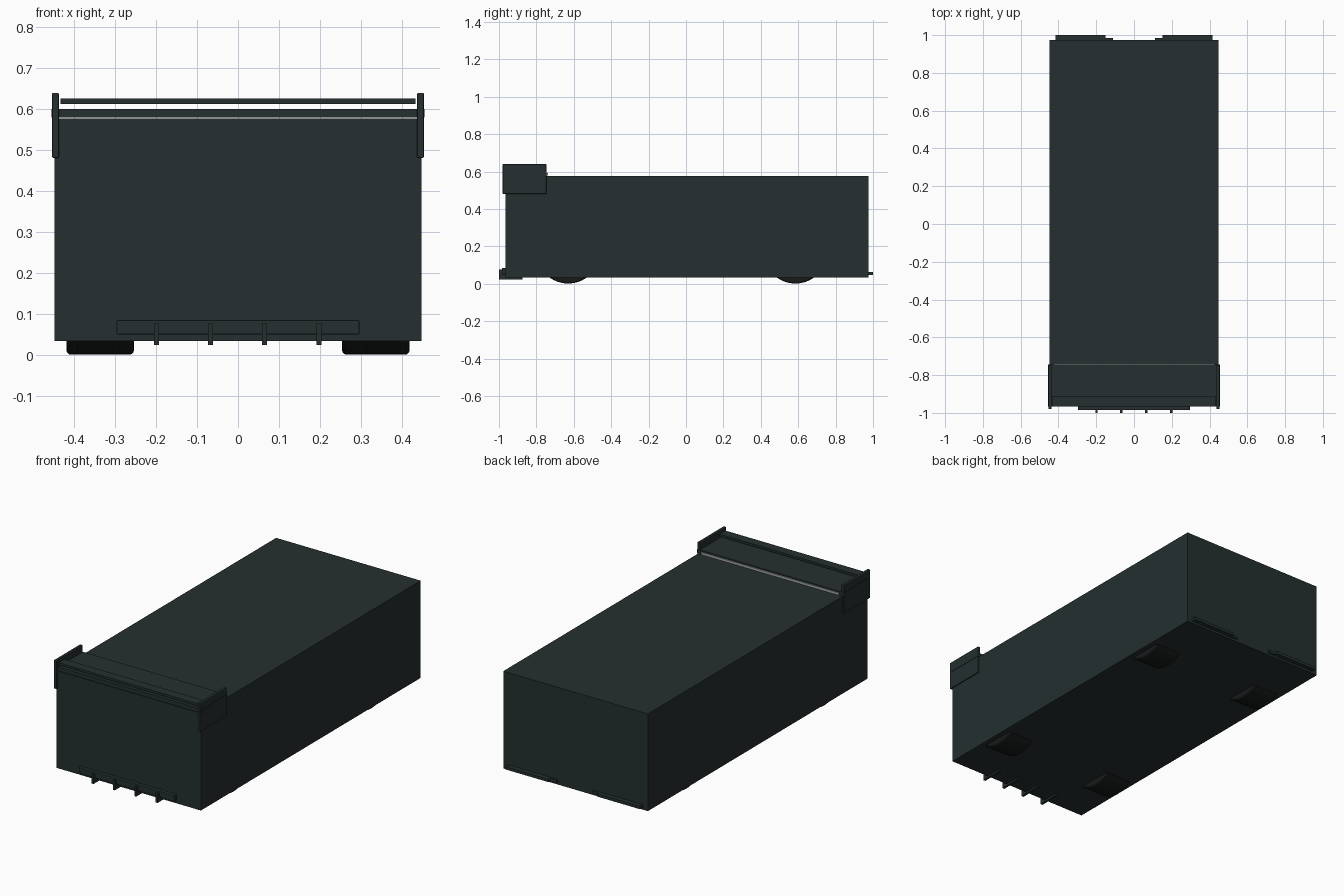
import bpy
import math

cube = bpy.data.objects.get("Cube")
if cube:
    bpy.data.objects.remove(cube, do_unlink=True)


def material(name, colour):
    mat = bpy.data.materials.new(name)
    mat.use_nodes = True
    mat.diffuse_color = (*colour, 1)
    mat.node_tree.nodes["Principled BSDF"].inputs["Base Color"].default_value = (*colour, 1)
    return mat


BODY = material("dark slate", (0.018, 0.028, 0.029))
TYRE = material("tyre black", (0.009, 0.011, 0.011))
TRIM = material("light grey trim", (0.4, 0.42, 0.42))


def finish(obj, name, mat, bevel=0, segments=2):
    obj.name = name
    obj.data.materials.append(mat)
    if bevel:
        mod = obj.modifiers.new("soft edges", "BEVEL")
        mod.width = bevel
        mod.segments = segments
        mod.limit_method = "ANGLE"
    return obj


def box(name, xs, ys, zs, mat=BODY, bevel=0):
    spans = (xs, ys, zs)
    bpy.ops.mesh.primitive_cube_add(size=1, location=[(a + b) / 2 for a, b in spans])
    obj = bpy.context.object
    obj.scale = [b - a for a, b in spans]
    bpy.ops.object.transform_apply(location=False, rotation=False, scale=True)
    return finish(obj, name, mat, bevel)


def wheel(name, x, y):
    radius = 0.17
    bpy.ops.mesh.primitive_cylinder_add(vertices=40, radius=radius, depth=0.164,
                                        location=(x, y, radius + 0.001),
                                        rotation=(0, math.pi / 2, 0))
    obj = finish(bpy.context.object, name, TYRE, 0.01, 3)
    bpy.ops.object.shade_smooth_by_angle(angle=math.radians(40))
    return obj


# Main body
box("body", (-0.447, 0.447), (-0.966, 0.975), (0.034, 0.577))

# Wing: main blade, raised flap and pale trailing strip
box("wing_blade", (-0.455, 0.455), (-0.965, -0.745), (0.579, 0.6))
box("wing_flap", (-0.433, 0.433), (-0.966, -0.914), (0.612, 0.625))
box("wing_strip", (-0.425, 0.425), (-0.745, -0.739), (0.58, 0.592), TRIM)

# Paired parts
for side, s in (("left", 1), ("right", -1)):
    def span(a, b):
        return sorted((s * a, s * b))
    box(f"wing_endplate_{side}", span(0.437, 0.453), (-0.98, -0.747), (0.481, 0.639), bevel=0.002)
    wheel(f"front_wheel_{side}", s * 0.336, -0.63)
    wheel(f"back_wheel_{side}", s * 0.336, 0.585)
    box(f"splitter_{side}", span(0.15, 0.416), (0.93, 1.0), (0.046, 0.062))
    box(f"splitter_step_{side}", span(0.11, 0.15), (0.93, 0.985), (0.046, 0.062))

# Diffuser panel with four upright fins
box("diffuser_panel", (-0.296, 0.296), (-0.985, -0.95), (0.05, 0.085), bevel=0.003)
for i in range(4):
    x = -0.199 + i * 0.132
    box(f"diffuser_fin_{i + 1}", (x - 0.006, x + 0.006), (-1.0, -0.875), (0.024, 0.077))
